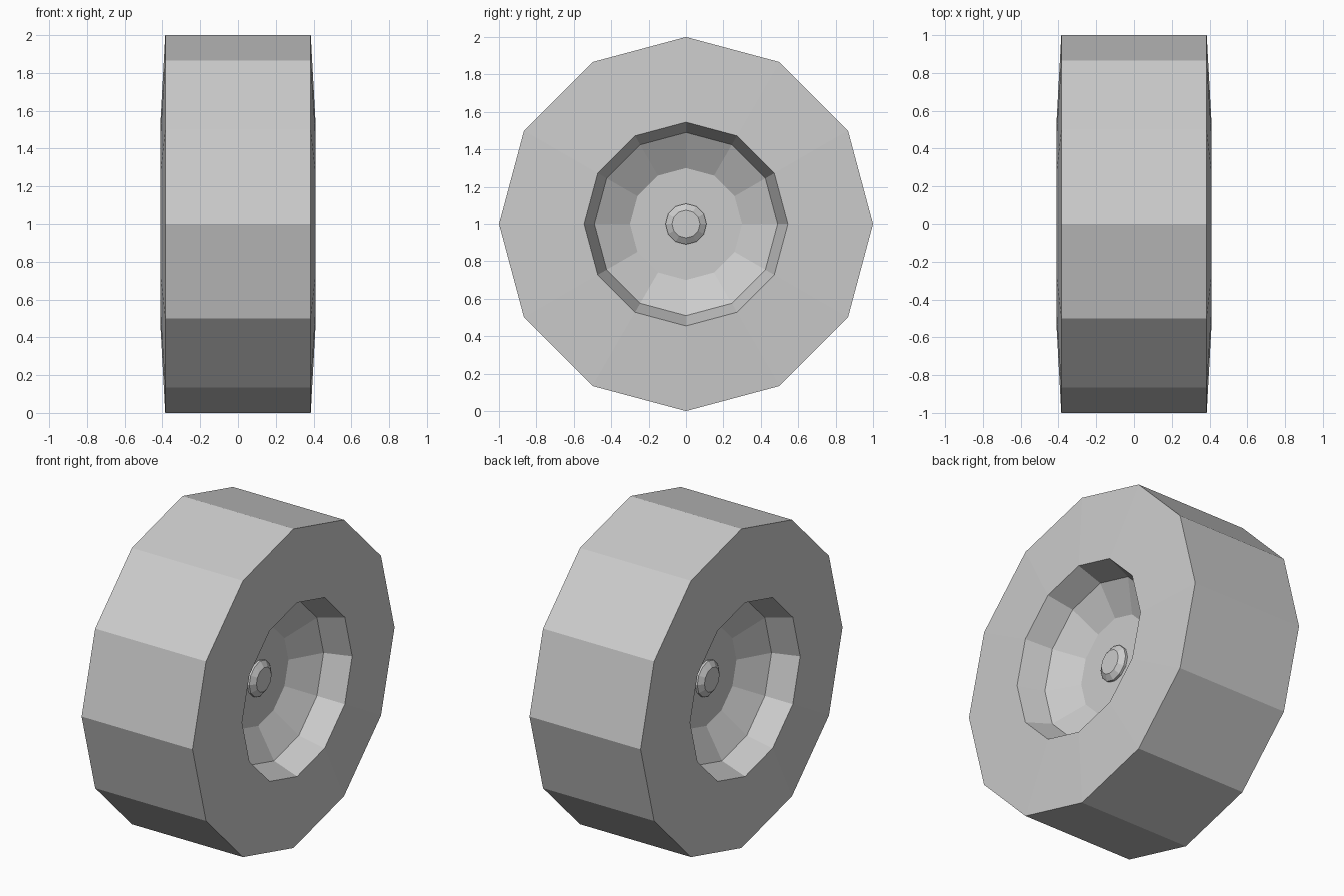
import bpy, bmesh, math

if "Cube" in bpy.data.objects:
    bpy.data.objects.remove(bpy.data.objects["Cube"])

SIDES = 12
AXLE_Z = 1.0


def lathe(name, profile):
    """Revolve (x, radius) points round the axle; radius 0 closes to a point."""
    bm = bmesh.new()
    rings = []
    for x, r in profile:
        if r == 0:
            rings.append([bm.verts.new((x, 0, AXLE_Z))] * SIDES)
            continue
        ring = []
        for i in range(SIDES):
            a = 2 * math.pi * i / SIDES
            ring.append(bm.verts.new((x, r * math.cos(a), AXLE_Z + r * math.sin(a))))
        rings.append(ring)
    for a, b in zip(rings, rings[1:]):
        for i in range(SIDES):
            j = (i + 1) % SIDES
            bm.faces.new(list(dict.fromkeys((a[i], a[j], b[j], b[i]))))
    bmesh.ops.recalc_face_normals(bm, faces=bm.faces)
    me = bpy.data.meshes.new(name)
    bm.to_mesh(me)
    bm.free()
    ob = bpy.data.objects.new(name, me)
    bpy.context.collection.objects.link(ob)
    return ob


# wheel body: tread, slightly bulging sidewalls, stepped rim and dished disc
half = [(0.14, 0), (0.14, 0.30), (0.25, 0.49), (0.41, 0.545), (0.385, 1.0)]
lathe("wheel", half + [(-x, r) for x, r in reversed(half)])

# bevelled hub caps on both sides
for side, label in ((1, "right"), (-1, "left")):
    cap = [(0.13, 0), (0.13, 0.11), (0.155, 0.11), (0.18, 0.075), (0.18, 0)]
    lathe("hub_cap_" + label, [(side * x, r) for x, r in cap])
